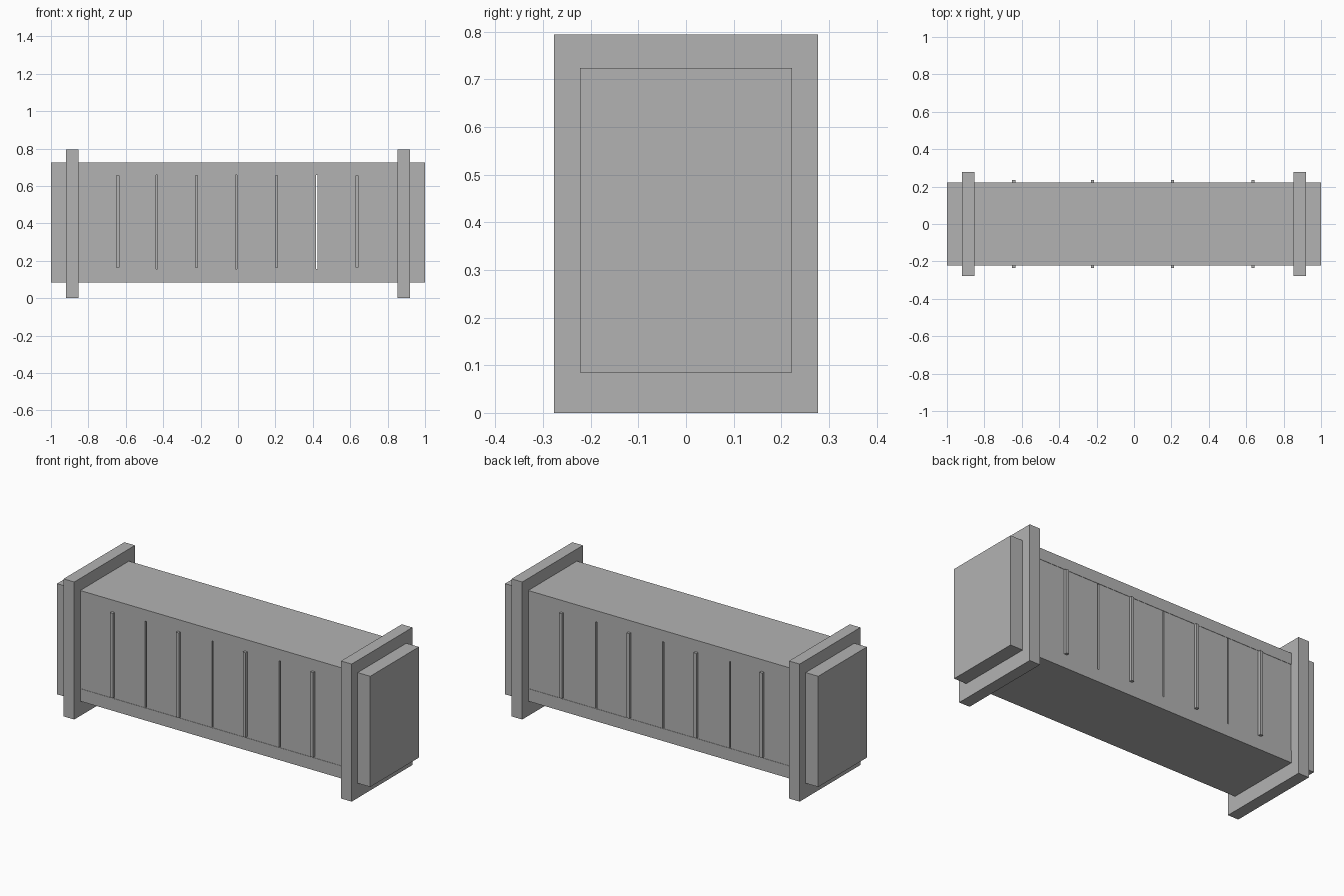
import bpy
import bmesh

cube = bpy.data.objects.get("Cube")
if cube:
    bpy.data.objects.remove(cube, do_unlink=True)

GREY = (0.45, 0.45, 0.45, 1)
grey = bpy.data.materials.new("plain_grey")
grey.use_nodes = True
grey.diffuse_color = GREY
grey.node_tree.nodes["Principled BSDF"].inputs["Base Color"].default_value = GREY


def box(name, xs, ys, zs):
    """Box between pairs of limits."""
    bm = bmesh.new()
    bmesh.ops.create_cube(bm, size=1)
    for v in bm.verts:
        for i, (lo, hi) in enumerate((xs, ys, zs)):
            v.co[i] = hi if v.co[i] > 0 else lo
    mesh = bpy.data.meshes.new(name)
    bm.to_mesh(mesh)
    bm.free()
    mesh.materials.append(grey)
    obj = bpy.data.objects.new(name, mesh)
    bpy.context.collection.objects.link(obj)
    return obj


DEPTH = 0.222
BOTTOM, SILL, LINTEL, TOP = 0.085, 0.157, 0.658, 0.724
INNER, OUTER = 0.852, 0.92
full_y = (-DEPTH, DEPTH)

# Hollow cabinet body: floor, roof and solid ends
box("floor", (-INNER, INNER), full_y, (BOTTOM, SILL))
box("roof", (-INNER, INNER), full_y, (LINTEL, TOP))

for side, s in (("left", 1), ("right", -1)):
    box(side + "_end_block", sorted((s * INNER, s)), full_y, (BOTTOM, TOP))
    # Large rectangular collar standing on the ground
    box(side + "_collar", sorted((s * INNER, s * OUTER)), (-0.277, 0.277), (0, 0.794))

# Four doors on each face, slightly recessed, each with a central bar
edges = [-INNER, -0.435, -0.009, 0.42, INNER]
GAP = 0.004
for face, s in (("front", -1), ("back", 1)):
    for n, (a, b) in enumerate(zip(edges, edges[1:]), 1):
        lo = a + (GAP if n > 1 else 0)
        hi = b - (GAP if n < 4 else 0)
        box(f"{face}_door_{n}", (lo, hi), sorted((s * 0.19, s * (DEPTH - 0.002))), (SILL, LINTEL))
        mid = (a + b) / 2
        box(f"{face}_handle_bar_{n}", (mid - 0.009, mid + 0.009),
            sorted((s * 0.215, s * 0.236)), (0.165, 0.655))

# Inner partitions behind two of the door seams
for n, x in enumerate(edges[1:3], 1):
    box(f"partition_{n}", (x - 0.01, x + 0.01), (-0.19, 0.19), (SILL, LINTEL))
